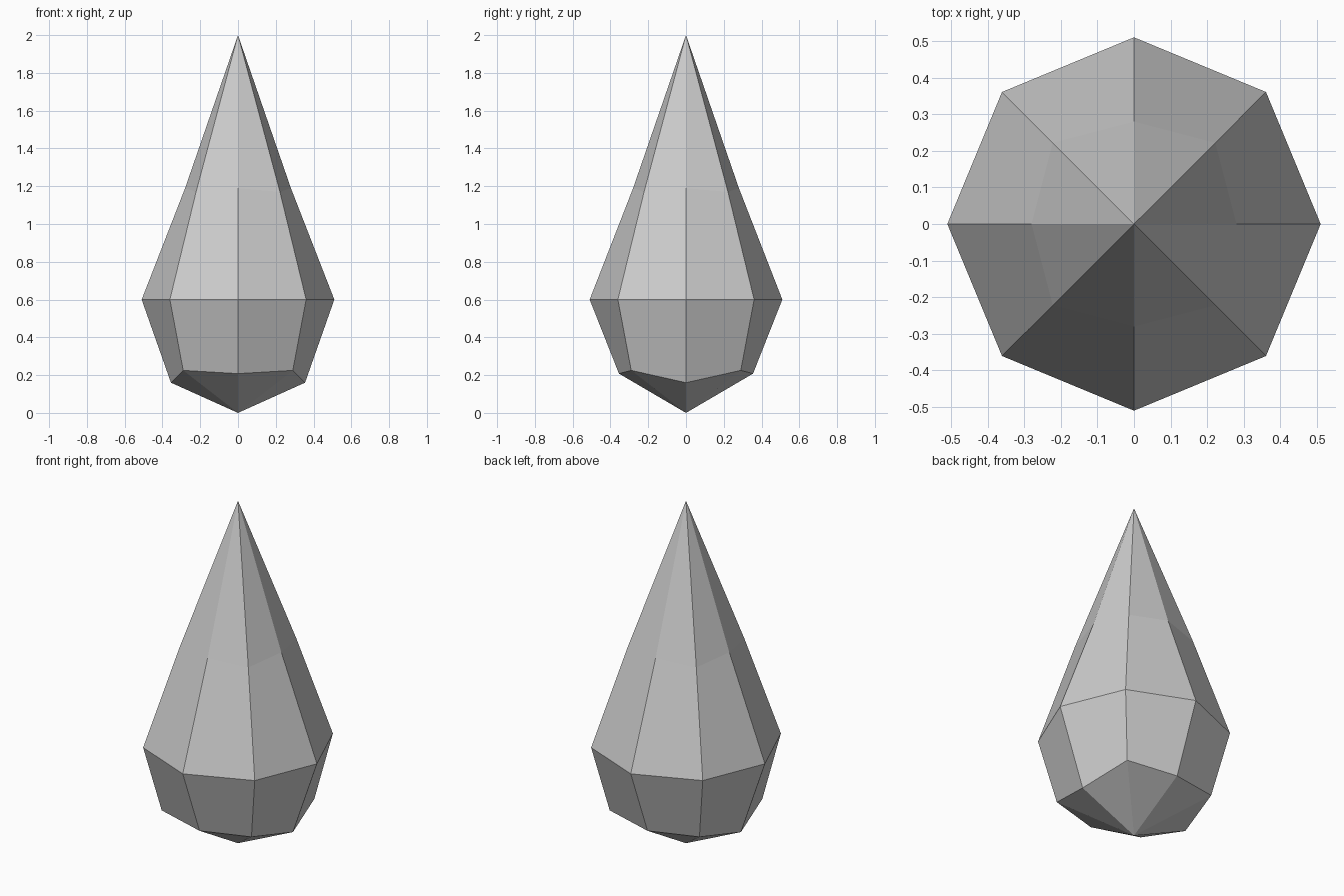
import bpy, bmesh
from math import cos, sin, pi, sqrt

if "Cube" in bpy.data.objects:
    bpy.data.objects.remove(bpy.data.objects["Cube"])

bm = bmesh.new()


def ring(x_axis, y_axis, diagonal):
    """Eight vertices; each argument is (radius, height)."""
    kinds = [x_axis, diagonal, y_axis, diagonal] * 2
    return [bm.verts.new((r * cos(i * pi / 4), r * sin(i * pi / 4), z))
            for i, (r, z) in enumerate(kinds)]


# Uneven lower ring, regular widest ring, pinched upper ring
lower = ring((0.355, 0.16), (0.355, 0.208), (0.29 * sqrt(2), 0.225))
widest = ring((0.51, 0.6), (0.51, 0.6), (0.51, 0.6))
upper = ring((0.28, 1.19), (0.28, 1.19), (0.222 * sqrt(2), 1.17))
base = bm.verts.new((0, 0, 0))
tip = bm.verts.new((0, 0, 2))

# Side facets and the two pointed ends
for i in range(8):
    j = (i + 1) % 8
    bm.faces.new((base, lower[j], lower[i]))
    bm.faces.new((lower[i], lower[j], widest[j], widest[i]))
    bm.faces.new((widest[i], widest[j], upper[j], upper[i]))
    bm.faces.new((upper[i], upper[j], tip))

bmesh.ops.recalc_face_normals(bm, faces=bm.faces)
mesh = bpy.data.meshes.new("faceted_drop")
bm.to_mesh(mesh)
bm.free()
bpy.context.collection.objects.link(bpy.data.objects.new("faceted_drop", mesh))
